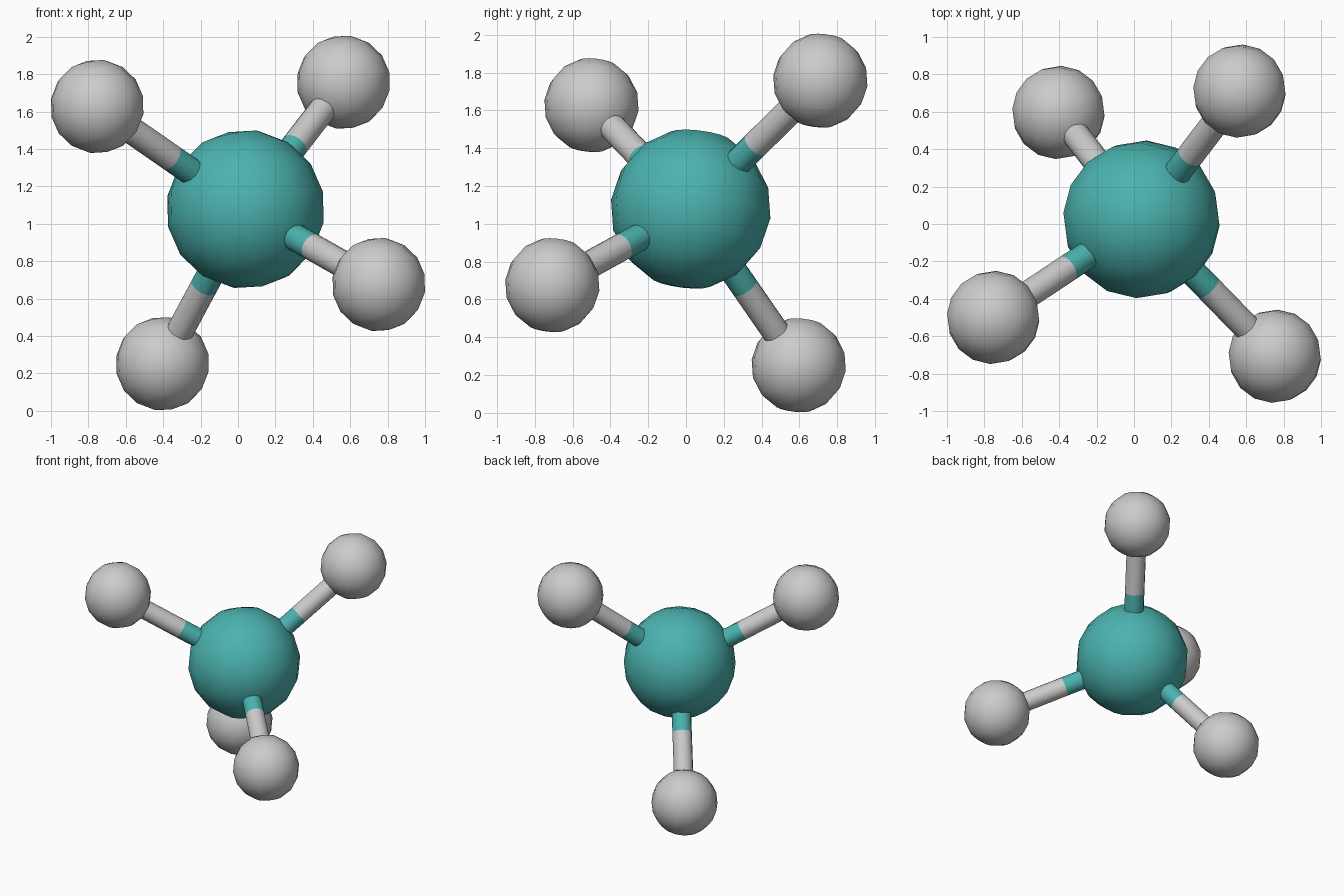
import bpy
from mathutils import Matrix, Vector

if "Cube" in bpy.data.objects:
    bpy.data.objects.remove(bpy.data.objects["Cube"])

CENTRE = Vector((0.04, 0.025, 1.078))
BOND = 1.098          # distance from the central atom to each outer atom
CORE_R, OUTER_R, STICK_R = 0.425, 0.251, 0.073

# slight tilt of the whole molecule
x_axis = Vector((2.476, -0.093, 0.554)).normalized()
y_axis = Vector((0.16, 2.513, -0.294))
y_axis = (y_axis - x_axis * y_axis.dot(x_axis)).normalized()
TILT = Matrix((x_axis, y_axis, x_axis.cross(y_axis))).transposed()

teal = bpy.data.materials.new("teal")
teal.diffuse_color = (0.07, 0.45, 0.43, 1.0)
teal.use_nodes = True
teal.node_tree.nodes["Principled BSDF"].inputs["Base Color"].default_value = teal.diffuse_color


def finish(name, mat):
    ob = bpy.context.object
    ob.name = name
    bpy.ops.object.shade_smooth_by_angle(angle=0.7)
    if mat:
        ob.data.materials.append(mat)


def atom(name, pos, radius, mat=None):
    bpy.ops.mesh.primitive_uv_sphere_add(segments=16, ring_count=8, radius=radius,
                                         location=pos, rotation=TILT.to_euler())
    finish(name, mat)


def stick(name, a, b, mat=None):
    d = b - a
    bpy.ops.mesh.primitive_cylinder_add(vertices=16, radius=STICK_R, depth=d.length,
                                        location=(a + b) / 2,
                                        rotation=d.to_track_quat('Z', 'Y').to_euler())
    finish(name, mat)


# central atom
atom("central_atom", CENTRE, CORE_R, teal)

# four outer atoms at tetrahedron corners, each with a two-colour bond
corners = [(-1, -1, 1), (1, 1, 1), (1, -1, -1), (-1, 1, -1)]
for i, c in enumerate(corners, 1):
    end = CENTRE + TILT @ Vector(c).normalized() * BOND
    middle = (CENTRE + end) / 2
    atom(f"outer_atom_{i}", end, OUTER_R)
    stick(f"inner_bond_{i}", CENTRE, middle, teal)
    stick(f"outer_bond_{i}", middle, end)
